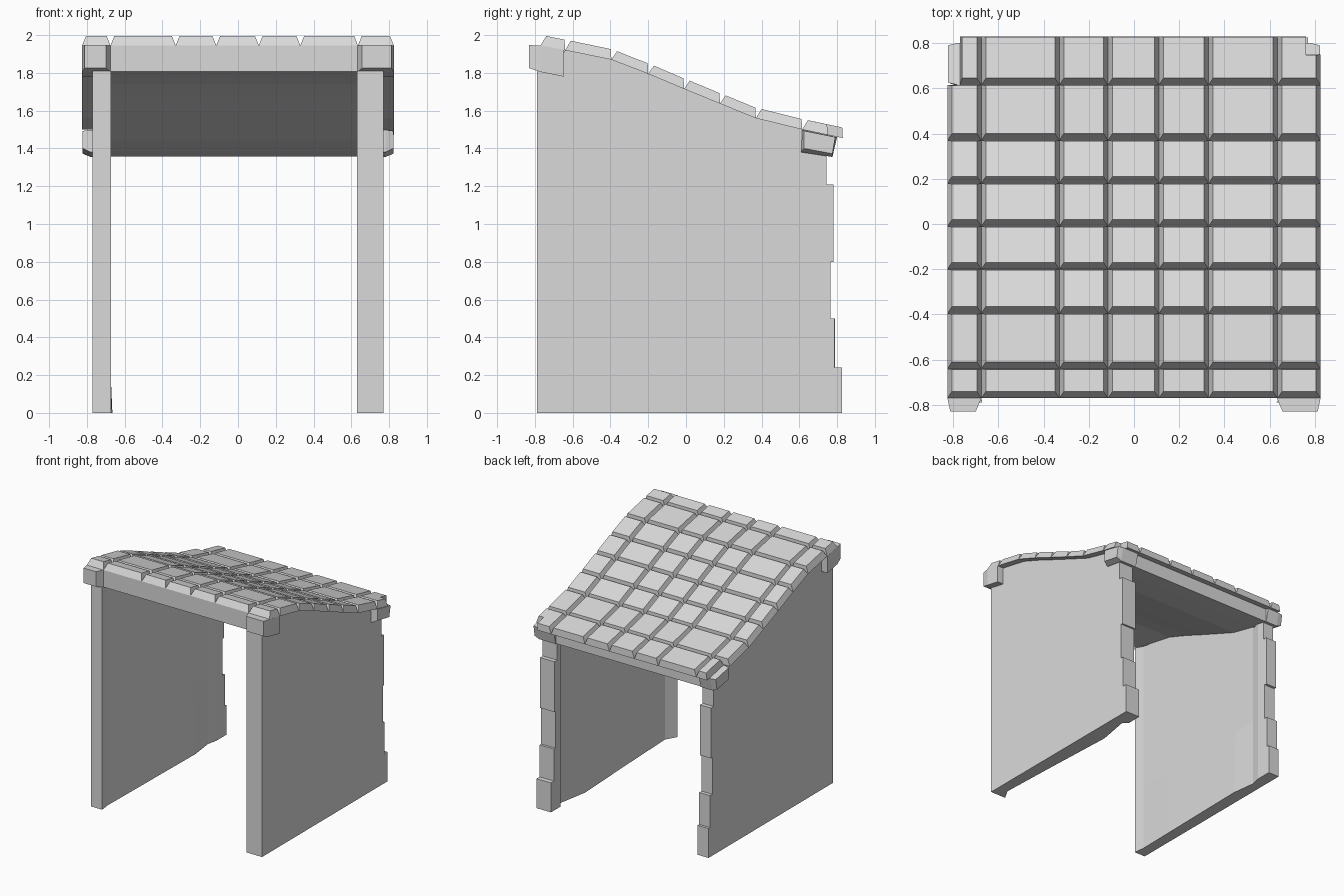
import bpy
import bmesh

cube = bpy.data.objects.get("Cube")
if cube:
    bpy.data.objects.remove(cube, do_unlink=True)

stone = bpy.data.materials.new("grey_stone")
stone.use_nodes = True
grey = (0.7, 0.7, 0.7, 1.0)
stone.diffuse_color = grey
stone.node_tree.nodes["Principled BSDF"].inputs["Base Color"].default_value = grey


def finish(name, bm):
    bmesh.ops.recalc_face_normals(bm, faces=bm.faces)
    mesh = bpy.data.meshes.new(name)
    bm.to_mesh(mesh)
    bm.free()
    mesh.materials.append(stone)
    obj = bpy.data.objects.new(name, mesh)
    bpy.context.collection.objects.link(obj)


def loft(bm, *loops):
    """Closed solid through matching loops of points."""
    rings = [[bm.verts.new(p) for p in loop] for loop in loops]
    bm.faces.new(rings[0])
    bm.faces.new(rings[-1][::-1])
    for a, b in zip(rings, rings[1:]):
        for i in range(len(a)):
            j = (i + 1) % len(a)
            bm.faces.new((a[i], b[i], b[j], a[j]))


def solid(name, *loops):
    bm = bmesh.new()
    loft(bm, *loops)
    finish(name, bm)


def side_loop(x, profile):
    return [(x, y, z) for y, z in profile]


def bar(name, profile, x0, x1):
    """Side profile (y, z) extruded along x."""
    solid(name, side_loop(x0, profile), side_loop(x1, profile))


def interpolate(points, y):
    """Value of a polyline of (y, value) points."""
    for (y0, v0), (y1, v1) in zip(points, points[1:]):
        if y <= y1:
            break
    return v0 + (v1 - v0) * (y - y0) / (y1 - y0)


# Sagging roof line, from the high front to the low back
roof_line = [(-0.77, 1.945), (-0.64, 1.92), (-0.395, 1.87), (-0.2, 1.795), (-0.01, 1.715),
             (0.18, 1.637), (0.37, 1.56), (0.615, 1.5), (0.83, 1.455)]
columns = [-0.825, -0.675, -0.33, -0.115, 0.11, 0.33, 0.635, 0.825]
rows = [p[0] for p in roof_line]
TILE, INSET = 0.056, 0.02


def roof_z(y):
    return interpolate(roof_line, y)


def tile(bm, x0, x1, y0, y1, left=INSET, right=INSET):
    z0, z1 = roof_z(y0 + 1e-5), roof_z(y1)
    ty = y0 + 0.03
    tz = z0 + (z1 - z0) * (ty - y0) / (y1 - y0) + TILE
    base = [(x0, y0, z0), (x1, y0, z0), (x1, y1, z1), (x0, y1, z1)]
    top = [(x0 + left, ty, tz), (x1 - right, ty, tz),
           (x1 - right, y1 - 0.003, z1 + TILE), (x0 + left, y1 - 0.003, z1 + TILE)]
    loft(bm, base, top)


# Roof tiles, with uneven back corners
bm = bmesh.new()
for y0, y1 in zip(rows, rows[1:]):
    last = y1 == rows[-1]
    for x0, x1 in zip(columns, columns[1:]):
        if last and x0 == columns[0]:
            tile(bm, -0.77, x1, y0, y1, left=0.01)
        elif last and x1 == columns[-1]:
            tile(bm, x0, 0.76, y0, y1, right=0.0)
            tile(bm, 0.76, x1, y0, 0.75, left=0.0)
        else:
            tile(bm, x0, x1, y0, y1)
finish("roof_tiles", bm)

# Thick roof slab under the tiles, spanning wall to wall
slab_rows = rows[:-1] + [0.77]
slab = [(y, roof_z(y)) for y in slab_rows]
slab += [(y, roof_z(y) - 0.125 - 0.018 * -y) for y in reversed(slab_rows)]
bar("roof_slab", slab, -0.71, 0.7)


# Side walls: inner face follows one plan above and bulges to another at the foot
def wall(name, outer, plan, foot):
    cuts = {y for y, x in plan + foot} | {y for y in rows if plan[0][0] < y < plan[-1][0]}
    loops = []
    for y in sorted(cuts):
        top = roof_z(y) if y > -0.7 else 1.81
        upper, lower = interpolate(plan, y), interpolate(foot, y)
        loops.append([(outer, y, 0), (lower, y, 0), (upper, y, 0.55), (upper, y, top), (outer, y, top)])
    solid(name, *loops)


wall("left_wall", 0.77,
     [(-0.79, 0.63), (-0.7, 0.68), (0.67, 0.68), (0.7, 0.64), (0.745, 0.64)],
     [(-0.79, 0.63), (-0.7, 0.68), (-0.2, 0.66), (0.4, 0.632), (0.67, 0.68), (0.7, 0.64), (0.745, 0.64)])
wall("right_wall", -0.77,
     [(-0.79, -0.672), (-0.7, -0.685), (0.6, -0.69), (0.68, -0.672), (0.745, -0.672)],
     [(-0.79, -0.672), (-0.7, -0.682), (0.4, -0.665), (0.6, -0.69), (0.68, -0.672), (0.745, -0.672)])

# Uneven quoin stones on the back edges of the walls
quoins = {
    "left": (0.64, 0.77, [0, 0.24, 0.5, 0.8, 1.21], [0.825, 0.785, 0.765, 0.78]),
    "right": (-0.77, -0.672, [0, 0.24, 0.5, 0.8, 1.21], [0.81, 0.79, 0.76, 0.78]),
}
for side, (x0, x1, heights, depths) in quoins.items():
    for z0, z1, y in zip(heights, heights[1:], depths):
        bar(side + "_quoin", [(0.71, z0), (y, z0), (y, z1), (0.71, z1)], x0, x1)

# Projecting beam ends: front ones taper forward, back ones taper sideways
back_full = [(0.61, 1.38), (0.775, 1.355), (0.8, 1.46), (0.615, 1.498)]
back_tip = [(0.625, 1.4), (0.775, 1.372), (0.79, 1.46), (0.625, 1.493)]
for side, sign, inner in (("left", 1, 0.632), ("right", -1, 0.675)):
    def end_loop(y, x0, x1, z0, z1):
        return [(sign * x, y, z) for x, z in ((x0, z0), (x1, z0), (x1, z1), (x0, z1))]

    solid(side + "_front_block",
          end_loop(-0.645, inner, 0.825, 1.78, 1.922),
          end_loop(-0.77, inner, 0.825, 1.805, 1.945),
          end_loop(-0.83, inner + 0.025, 0.812, 1.825, 1.947))
    solid(side + "_back_block",
          side_loop(sign * inner, back_full),
          side_loop(sign * 0.78, back_full),
          side_loop(sign * 0.822, back_tip))
